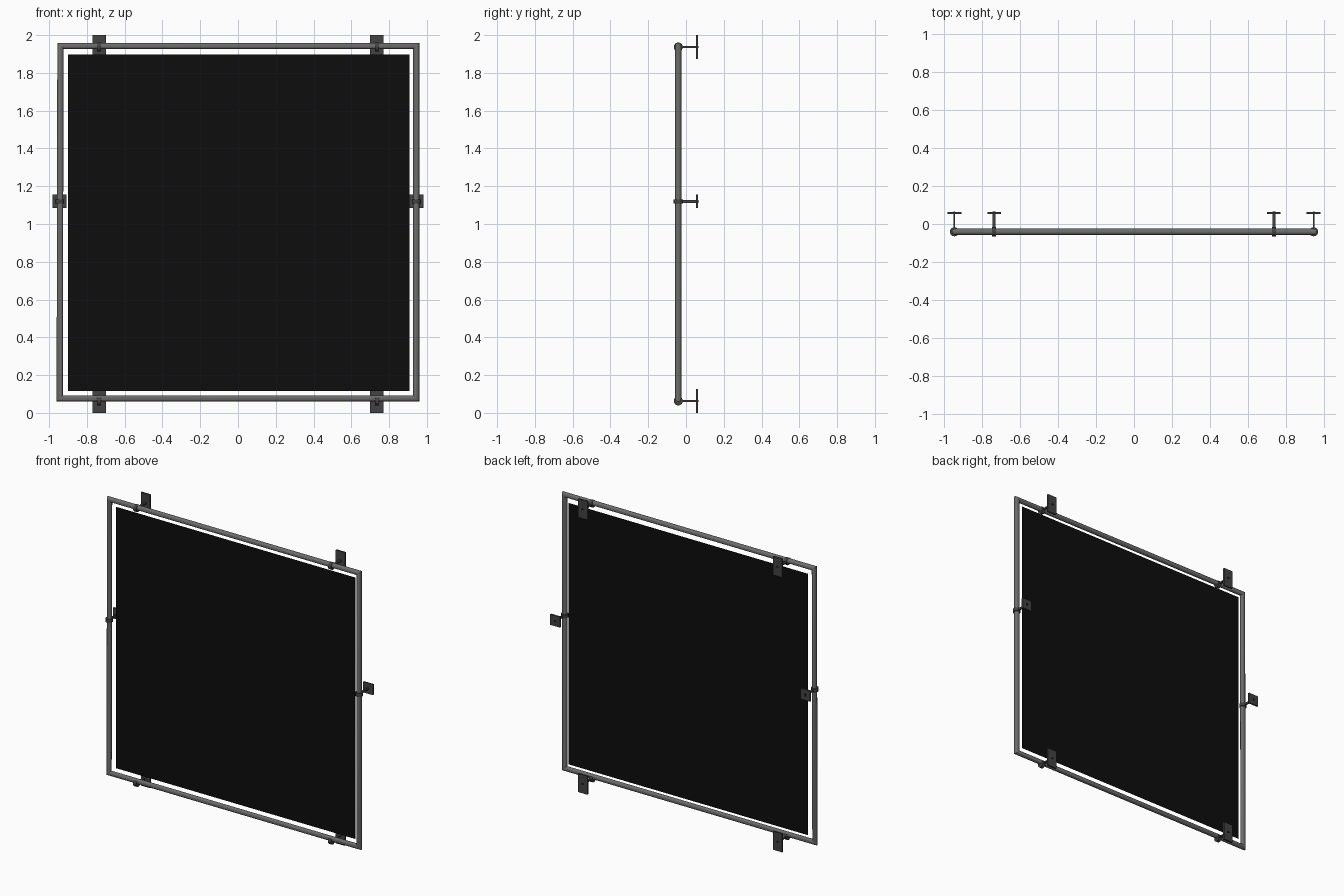
import bpy, bmesh, math
from mathutils import Matrix, Vector

cube = bpy.data.objects.get("Cube")
if cube:
    bpy.data.objects.remove(cube, do_unlink=True)


def material(name, value):
    m = bpy.data.materials.new(name)
    m.use_nodes = True
    colour = (value, value, value, 1)
    m.diffuse_color = colour
    m.node_tree.nodes["Principled BSDF"].inputs["Base Color"].default_value = colour
    return m


STEEL = material("grey_steel", 0.15)
DARK = material("dark_bracket_metal", 0.055)
BLACK = material("black_panel", 0.004)
TUBE_Y, TUBE_R = -0.041, 0.0165
LOW, HIGH, SIDE = 0.076, 1.943, 0.944
SIDE_Z, CLAMP_X = 1.12, 0.735


def finish(name, bm, mat, smooth=False):
    bmesh.ops.recalc_face_normals(bm, faces=bm.faces)
    mesh = bpy.data.meshes.new(name)
    bm.to_mesh(mesh)
    bm.free()
    mesh.materials.append(mat)
    obj = bpy.data.objects.new(name, mesh)
    bpy.context.collection.objects.link(obj)
    if smooth:
        bpy.ops.object.select_all(action="DESELECT")
        obj.select_set(True)
        bpy.context.view_layer.objects.active = obj
        bpy.ops.object.shade_smooth_by_angle(angle=math.radians(40))
    return obj


def box(name, centre, size, mat):
    bm = bmesh.new()
    bmesh.ops.create_cube(bm, size=1, matrix=Matrix.Translation(centre) @ Matrix.Diagonal((*size, 1)))
    return finish(name, bm, mat)


def tube_frame(name, sides=16):
    """Rectangular loop of round tube with mitred corners."""
    bm = bmesh.new()
    rings = []
    for sx, sz in ((-1, -1), (1, -1), (1, 1), (-1, 1)):
        x = sx * SIDE + (0.004 if (sx, sz) == (-1, 1) else 0)
        z = HIGH if sz > 0 else LOW
        ring = []
        for i in range(sides):
            a = math.tau * i / sides
            out = math.cos(a) * TUBE_R
            ring.append(bm.verts.new((x + sx * out, TUBE_Y + math.sin(a) * TUBE_R, z + sz * out)))
        rings.append(ring)
    for k in range(4):
        a, b = rings[k], rings[(k + 1) % 4]
        for i in range(sides):
            j = (i + 1) % sides
            bm.faces.new((a[i], a[j], b[j], b[i]))
    return finish(name, bm, STEEL, True)


def bracket(name, x, z, along_x, width, height):
    """Collar around the tube, flat stem and wall plate."""
    bm = bmesh.new()
    turn = Matrix.Rotation(math.pi / 2, 4, "Y") if along_x else Matrix()
    bmesh.ops.create_cone(bm, cap_ends=True, segments=16, radius1=0.024, radius2=0.024,
                          depth=0.022, matrix=Matrix.Translation((x, TUBE_Y, z)) @ turn)
    finish(name + "_collar", bm, DARK, True)
    section = (0.015, 0.009) if along_x else (0.009, 0.015)
    box(name + "_stem", (x, 0.018, z), (section[0], 0.078, section[1]), DARK)
    box(name + "_wall_plate", (x, 0.058, z), (width, 0.011, height), DARK)
    box(name + "_rivet", (x, 0.064, z), (section[0], 0.003, section[1]), BLACK)


# Round tube surround
tube_frame("tube_frame")

# Thin infill panel
box("panel", (0.004, -0.031, 1.007), (1.806, 0.002, 1.782), BLACK)

# Mounting brackets on all four sides
for label, s in (("left", 1), ("right", -1)):
    bracket(label + "_side_bracket", s * SIDE, SIDE_Z, False, 0.074, 0.072)
    bracket(label + "_top_bracket", s * CLAMP_X, HIGH - 0.006, True, 0.07, 0.126)
    bracket(label + "_bottom_bracket", s * CLAMP_X, LOW - 0.013, True, 0.07, 0.126)
